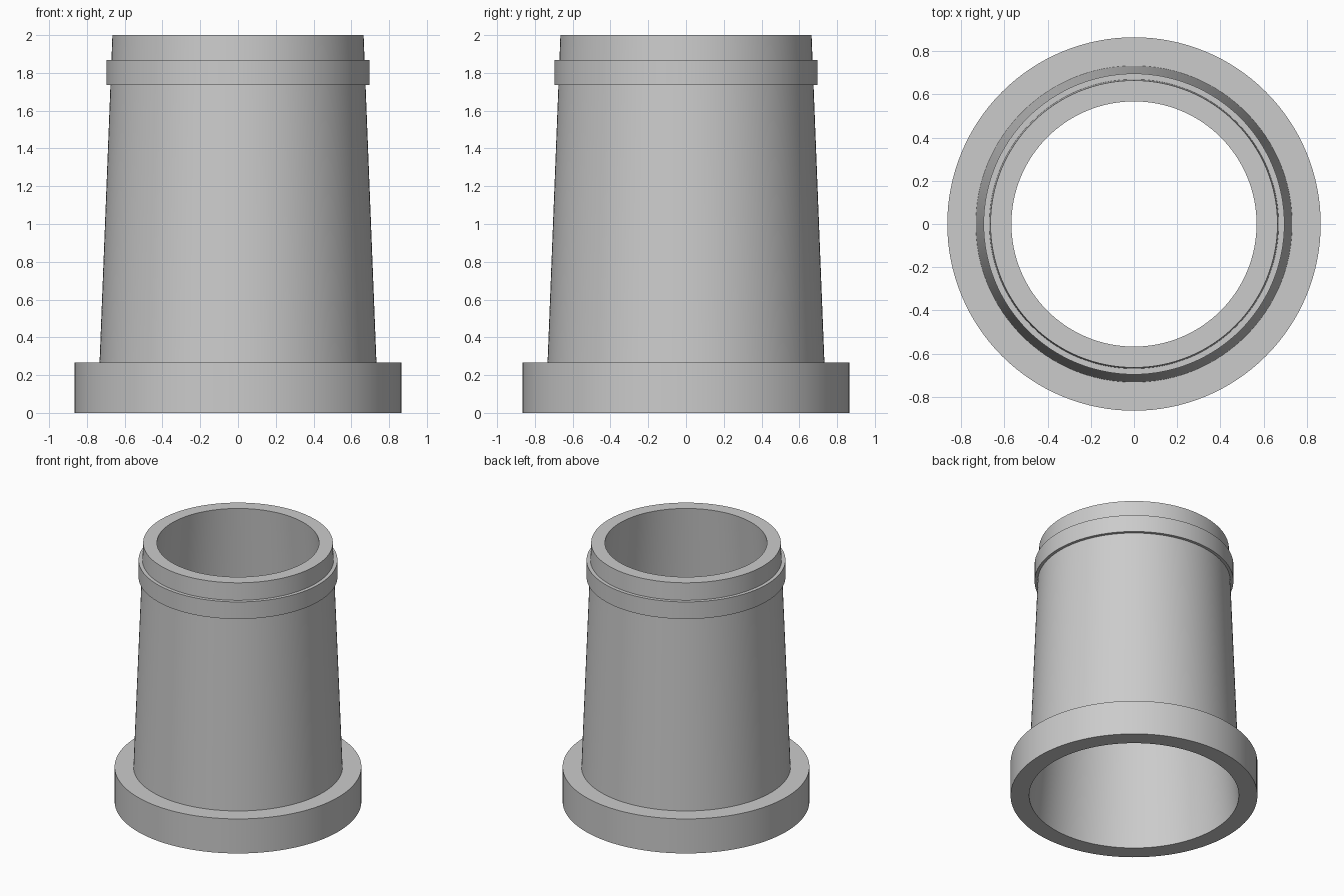
import bpy
import bmesh
import math

SEGMENTS = 128

cube = bpy.data.objects.get("Cube")
if cube:
    bpy.data.objects.remove(cube, do_unlink=True)


def make_material(name, color):
    mat = bpy.data.materials.new(name)
    mat.use_nodes = True
    mat.diffuse_color = color
    mat.node_tree.nodes["Principled BSDF"].inputs["Base Color"].default_value = color
    return mat


def lathe(name, profile, mat):
    """Turn a closed (radius, height) outline around the z axis."""
    bm = bmesh.new()
    verts = [bm.verts.new((r, 0, z)) for r, z in profile]
    edges = [bm.edges.new((v, verts[i - 1])) for i, v in enumerate(verts)]
    bmesh.ops.spin(bm, geom=verts + edges, cent=(0, 0, 0), axis=(0, 0, 1),
                   angle=math.tau, steps=SEGMENTS)
    bmesh.ops.remove_doubles(bm, verts=bm.verts[:], dist=0.0005)
    bmesh.ops.recalc_face_normals(bm, faces=bm.faces[:])
    mesh = bpy.data.meshes.new(name)
    bm.to_mesh(mesh)
    bm.free()
    mesh.materials.append(mat)
    obj = bpy.data.objects.new(name, mesh)
    bpy.context.collection.objects.link(obj)
    bpy.ops.object.select_all(action='DESELECT')
    obj.select_set(True)
    bpy.context.view_layer.objects.active = obj
    bpy.ops.object.shade_smooth_by_angle(angle=math.radians(30))
    return obj


# Heights of the plinth, the raised band and the rim
PLINTH_TOP, BAND_LOW, BAND_HIGH, RIM = 0.267, 1.735, 1.867, 2.0


def shaft(z):
    """Outer radius of the tapered shaft at a height."""
    t = (z - PLINTH_TOP) / (RIM - PLINTH_TOP)
    return 0.733 + t * (0.665 - 0.733)


grey = make_material("plain_grey", (0.6, 0.6, 0.6, 1))

# Hollow tapered tube with plinth and band turned as one skin
lathe("tapered_tube", [
    (0.735, 0), (0.865, 0), (0.865, PLINTH_TOP),
    (shaft(PLINTH_TOP), PLINTH_TOP),
    (shaft(BAND_LOW), BAND_LOW), (0.697, BAND_LOW),
    (0.697, BAND_HIGH), (shaft(BAND_HIGH), BAND_HIGH),
    (shaft(RIM), RIM), (0.568, RIM),
], grey)
